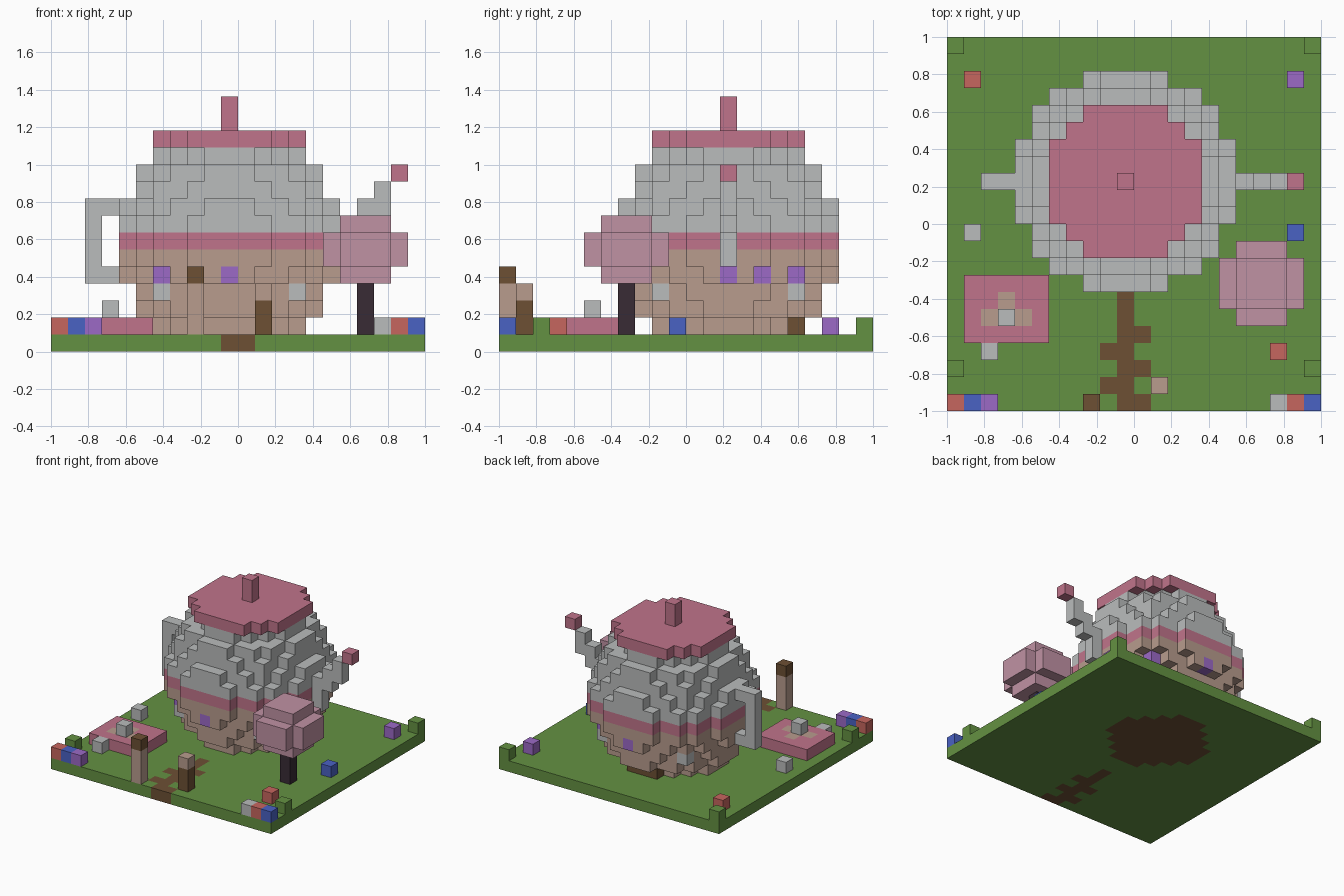
import bpy
import bmesh
from mathutils import Vector

if "Cube" in bpy.data.objects:
    bpy.data.objects.remove(bpy.data.objects["Cube"], do_unlink=True)

GRID = 22
UNIT = 2 / GRID
CX, CY, CZ = 10, 13, 6      # cell at the middle of the teapot house

PALETTE = {
    "grass_green": "649142", "pot_grey": "BABCBC", "clay_beige": "B89C8D",
    "rose_pink": "C0748B", "blossom_pink": "C092A4", "trunk_dark": "392B35",
    "earth_brown": "6D5034", "window_purple": "9C6AC6", "flower_blue": "4A62C4",
    "flower_red": "C6665F",
}


def linear(c):
    return c / 12.92 if c <= 0.04045 else ((c + 0.055) / 1.055) ** 2.4


def make_material(name, code):
    rgb = [linear(int(code[i:i + 2], 16) / 255) for i in (0, 2, 4)]
    mat = bpy.data.materials.new(name)
    mat.use_nodes = True
    mat.diffuse_color = (*rgb, 1)
    bsdf = mat.node_tree.nodes["Principled BSDF"]
    bsdf.inputs["Base Color"].default_value = (*rgb, 1)
    bsdf.inputs["Roughness"].default_value = 0.9
    return mat


MATS = {name: make_material(name, code) for name, code in PALETTE.items()}


def box(x, y, z):
    """All cells in inclusive ranges; a plain number is a single cell."""
    xs, ys, zs = [range(r[0], r[1] + 1) if isinstance(r, tuple) else (r,) for r in (x, y, z)]
    return [(i, j, k) for i in xs for j in ys for k in zs]


def build(name, cells, colour):
    """Make one object from the outer faces of a set of cube cells.
    colour is a material name or a rule taking a cell."""
    cells = set(cells)
    rule = colour if callable(colour) else lambda c: colour
    used = sorted({rule(c) for c in cells})
    bm = bmesh.new()
    corners = {}

    def vert(p):
        key = tuple(round(v) for v in p)
        if key not in corners:
            corners[key] = bm.verts.new((key[0] * UNIT - 1, key[1] * UNIT - 1, key[2] * UNIT))
        return corners[key]

    for c in sorted(cells):
        for axis in range(3):
            for side in (-1, 1):
                n = Vector((0, 0, 0))
                n[axis] = side
                if tuple(int(a + b) for a, b in zip(c, n)) in cells:
                    continue
                u = Vector((0, 0, 0))
                u[(axis + 1) % 3] = 1
                v = n.cross(u)
                mid = Vector(c) + Vector((0.5, 0.5, 0.5)) + n / 2
                ring = [mid + (u * a + v * b) / 2 for a, b in ((-1, -1), (1, -1), (1, 1), (-1, 1))]
                bm.faces.new([vert(p) for p in ring]).material_index = used.index(rule(c))
    mesh = bpy.data.meshes.new(name)
    bm.to_mesh(mesh)
    bm.free()
    for m in used:
        mesh.materials.append(MATS[m])
    obj = bpy.data.objects.new(name, mesh)
    bpy.context.collection.objects.link(obj)
    return obj


def disc(radius, z):
    return [(i, j, z) for i, j, _ in box((0, GRID - 1), (0, GRID - 1), z)
            if (i - CX) ** 2 + (j - CY) ** 2 <= radius ** 2]


# Ground slab with winding path and earth under the house
earth = set(box(CX, (0, 6), 0)) | set(disc(4.15, 0))
earth |= {(CX + (1 if j % 2 == 0 else -1), j, 0) for j in range(5)}
build("ground", box((0, 21), (0, 21), 0),
      lambda c: "earth_brown" if c in earth else "grass_green")

# Round teapot body with windows, pale panels and a back door
windows = {(10, 7), (10, 19), (16, 13), (15, 15), (14, 17), (6, 9)}


def pot_colour(c):
    i, j, k = c
    if k == 4 and (i, j) in windows:
        return "window_purple"
    if k == 3 and abs(i - CX) == 4 and abs(j - CY) == 4:
        return "pot_grey"
    if k == 1 and j == CY + 4:
        return "earth_brown"
    if k == CZ:
        return "rose_pink"
    return "clay_beige" if k < CZ else "pot_grey"


ball = [c for c in box((0, 21), (0, 21), (1, 11))
        if (c[0] - CX) ** 2 + (c[1] - CY) ** 2 + (c[2] - CZ) ** 2 <= 6.5 ** 2]
build("teapot_body", ball, pot_colour)

# Lid, knob, handle and spout
build("lid", disc(4.5, 12), "rose_pink")
build("lid_knob", box(CX, CY, (13, 14)), "rose_pink")
build("handle", box(2, CY, (4, 8)) + box(3, CY, 4) + box(3, CY, 8), "pot_grey")
build("spout", box(17, CY, (5, 7)) + box(18, CY, (7, 8)) + box(19, CY, (8, 9)), "pot_grey")
build("spout_tip", box(20, CY, 10), "rose_pink")

# Blossom tree
build("tree_trunk", box(18, 7, (1, 3)), "trunk_dark")
crown = box((17, 19), (6, 8), (4, 7)) + box((16, 20), (6, 8), (5, 6)) + box((17, 19), (5, 9), (5, 6))
build("tree_crown", crown, "blossom_pink")

# Picnic mat with plates and a pot
plates = {(2, 5, 1), (4, 5, 1), (3, 6, 1)}
build("picnic_mat", box((1, 5), (4, 7), 1),
      lambda c: "clay_beige" if c in plates else "rose_pink")
build("picnic_pot", box(3, 5, 2), "pot_grey")

# Two posts beside the path
build("left_post", box(8, 0, (1, 4)), lambda c: "earth_brown" if c[2] == 4 else "clay_beige")
build("right_post", box(12, 1, (1, 3)), lambda c: "clay_beige" if c[2] == 3 else "earth_brown")

# Single blocks on the lawn: bushes, stones and flowers
lawn = {
    ("bush", "grass_green"): [(0, 21), (21, 21), (0, 2), (21, 2)],
    ("stone", "pot_grey"): [(2, 3), (1, 10), (19, 0)],
    ("red_flower", "flower_red"): [(0, 0), (20, 0), (1, 19), (19, 3)],
    ("blue_flower", "flower_blue"): [(1, 0), (21, 0), (20, 10)],
    ("purple_flower", "window_purple"): [(2, 0), (20, 19)],
}
for (name, colour), spots in lawn.items():
    for n, (i, j) in enumerate(spots, 1):
        build(f"{name}_{n}", box(i, j, 1), colour)
